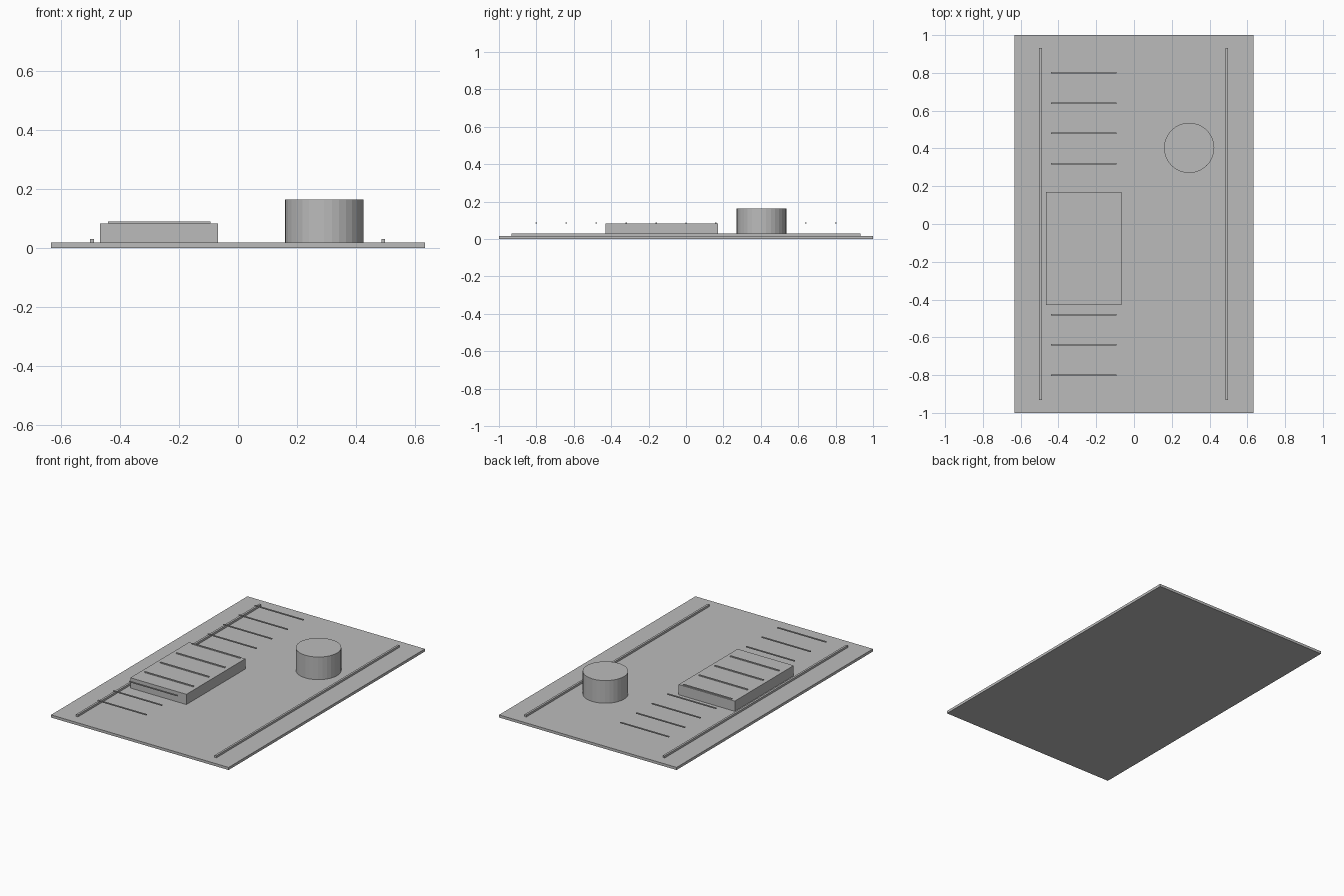
import bpy

if "Cube" in bpy.data.objects:
    bpy.data.objects.remove(bpy.data.objects["Cube"])

grey = bpy.data.materials.new("plain grey")
grey.diffuse_color = (0.5, 0.5, 0.5, 1)
grey.use_nodes = True
grey.node_tree.nodes["Principled BSDF"].inputs["Base Color"].default_value = grey.diffuse_color


def finish(name):
    obj = bpy.context.object
    obj.name = name
    obj.data.materials.append(grey)
    return obj


def box(name, x, y, z):
    """Box spanning the (low, high) ranges on each axis."""
    spans = (x, y, z)
    bpy.ops.mesh.primitive_cube_add(size=1, location=[(a + b) / 2 for a, b in spans])
    obj = finish(name)
    obj.scale = [b - a for a, b in spans]
    bpy.ops.object.transform_apply(location=False, rotation=False, scale=True)
    return obj


TOP = 0.017

# Flat base and raised block
box("base_plate", (-0.633, 0.633), (-1, 1), (0, TOP))
box("raised_block", (-0.467, -0.067), (-0.43, 0.17), (TOP, 0.083))

# Long side rails
for side, x in (("left", -0.495), ("right", 0.492)):
    box(side + "_rail", (x - 0.0067, x + 0.0067), (-0.933, 0.933), (TOP, 0.03))

# Row of thin slats level with the top of the block
for i in range(11):
    y = -0.8 + 0.16 * i
    box(f"slat_{i + 1}", (-0.44, -0.093), (y - 0.004, y + 0.004), (0.083, 0.089))

# Round drum
bpy.ops.mesh.primitive_cylinder_add(vertices=32, radius=0.133, depth=0.163 - TOP,
                                    location=(0.292, 0.403, (0.163 + TOP) / 2))
finish("drum")
